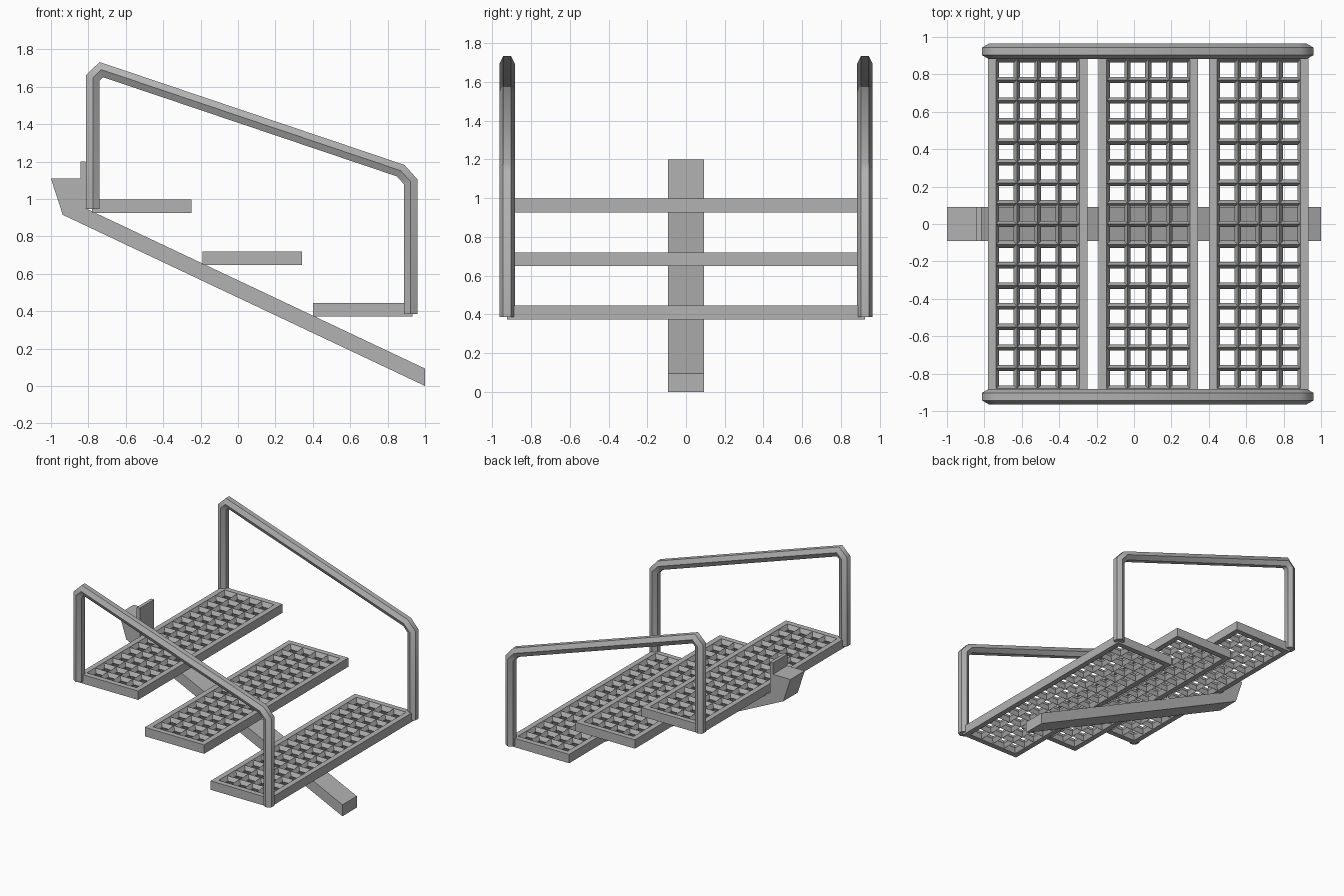
import bpy, bmesh, math
from mathutils import Vector

if "Cube" in bpy.data.objects:
    bpy.data.objects.remove(bpy.data.objects["Cube"])

steel = bpy.data.materials.new("steel")
steel.diffuse_color = (0.45, 0.45, 0.45, 1)
steel.use_nodes = True
steel.node_tree.nodes["Principled BSDF"].inputs["Base Color"].default_value = steel.diffuse_color


def finish(bm, name):
    bmesh.ops.recalc_face_normals(bm, faces=bm.faces)
    mesh = bpy.data.meshes.new(name)
    bm.to_mesh(mesh)
    bm.free()
    mesh.materials.append(steel)
    ob = bpy.data.objects.new(name, mesh)
    bpy.context.collection.objects.link(ob)
    return ob


def skin(bm, rings, closed):
    """Join rings of vertices with quads; cap the ends when not closed."""
    n = len(rings[0])
    last = len(rings) if closed else len(rings) - 1
    for i in range(last):
        a, b = rings[i], rings[(i + 1) % len(rings)]
        for k in range(n):
            bm.faces.new((a[k], a[(k + 1) % n], b[(k + 1) % n], b[k]))
    if not closed:
        bm.faces.new(rings[0])
        bm.faces.new(rings[-1])


# central stringer with the mounting hook at its upper end
def stringer():
    outline = [(1, 0), (1, 0.093), (-0.815, 0.95), (-0.815, 1.2), (-0.843, 1.2),
               (-0.843, 1.108), (-1, 1.108), (-0.937, 0.915)]
    bm = bmesh.new()
    rings = [[bm.verts.new((x, y, z)) for x, z in outline] for y in (-0.092, 0.092)]
    skin(bm, rings, False)
    finish(bm, "stringer")


# tread: rectangular frame around a wire grating
def tread(name, cx, z0, z1):
    hx, hy, w = 0.266, 0.923, 0.043
    bm = bmesh.new()
    rings = []
    for sx, sy in ((-1, -1), (1, -1), (1, 1), (-1, 1)):
        section = [(0, z0), (0, z1), (w, z1), (w, z0)]
        rings.append([bm.verts.new((cx + sx * (hx - d), sy * (hy - d), z))
                      for d, z in section])
    skin(bm, rings, True)
    finish(bm, name + "_frame")

    nx, ny = 4, 16
    ix, iy = hx - w, hy - w
    bm = bmesh.new()
    grid = [[bm.verts.new((-ix + 2 * ix * i / nx, -iy + 2 * iy * j / ny, 0))
             for j in range(ny + 1)] for i in range(nx + 1)]
    for i in range(nx):
        for j in range(ny):
            bm.faces.new((grid[i][j], grid[i + 1][j], grid[i + 1][j + 1], grid[i][j + 1]))
    ob = finish(bm, name + "_grating")
    wire = ob.modifiers.new("bars", 'WIREFRAME')
    wire.thickness = 0.034
    wire.offset = 0
    wire.use_even_offset = True
    wire.use_boundary = True
    # stretch the bars upright so they nearly fill the frame depth
    ob.location = (cx, 0, (z0 + z1) / 2)
    ob.scale.z = 1.9


# handrail: hexagonal tube swept with mitred corners along its outer edge
def handrail(name, y):
    path = [Vector(p) for p in ((-0.812, 0.945), (-0.812, 1.662), (-0.74, 1.732),
                                (0.89, 1.182), (0.959, 1.105), (0.959, 0.386))]
    r = 0.041
    bm = bmesh.new()
    rings = []
    for i, p in enumerate(path):
        normals = []
        for a, b in zip(path[max(i - 1, 0):i + 2], path[max(i - 1, 0) + 1:i + 2]):
            d = (b - a).normalized()
            normals.append(Vector((d.y, -d.x)))
        mitre = sum(normals, Vector((0, 0))).normalized()
        mitre /= mitre.dot(normals[0])
        ring = []
        for k in range(6):
            t = math.radians(60 * k)
            q = p + mitre * (r * math.sin(t) + r * math.sin(math.pi / 3))
            ring.append(bm.verts.new((q.x, y + r * math.cos(t), q.y)))
        rings.append(ring)
    skin(bm, rings, False)
    # shade smoothly around the bends, keep lengthwise edges and ends crisp
    across = {frozenset((g[k], g[(k + 1) % 6])) for g in rings[1:-1] for k in range(6)}
    for e in bm.edges:
        e.smooth = frozenset(e.verts) in across
    for f in bm.faces:
        f.smooth = True
    finish(bm, name)


stringer()
for label, cx, z0, z1 in (("upper", -0.515, 0.926, 0.998),
                          ("middle", 0.077, 0.648, 0.72),
                          ("lower", 0.667, 0.372, 0.444)):
    tread(label + "_tread", cx, z0, z1)
handrail("front_handrail", -0.923)
handrail("back_handrail", 0.923)
